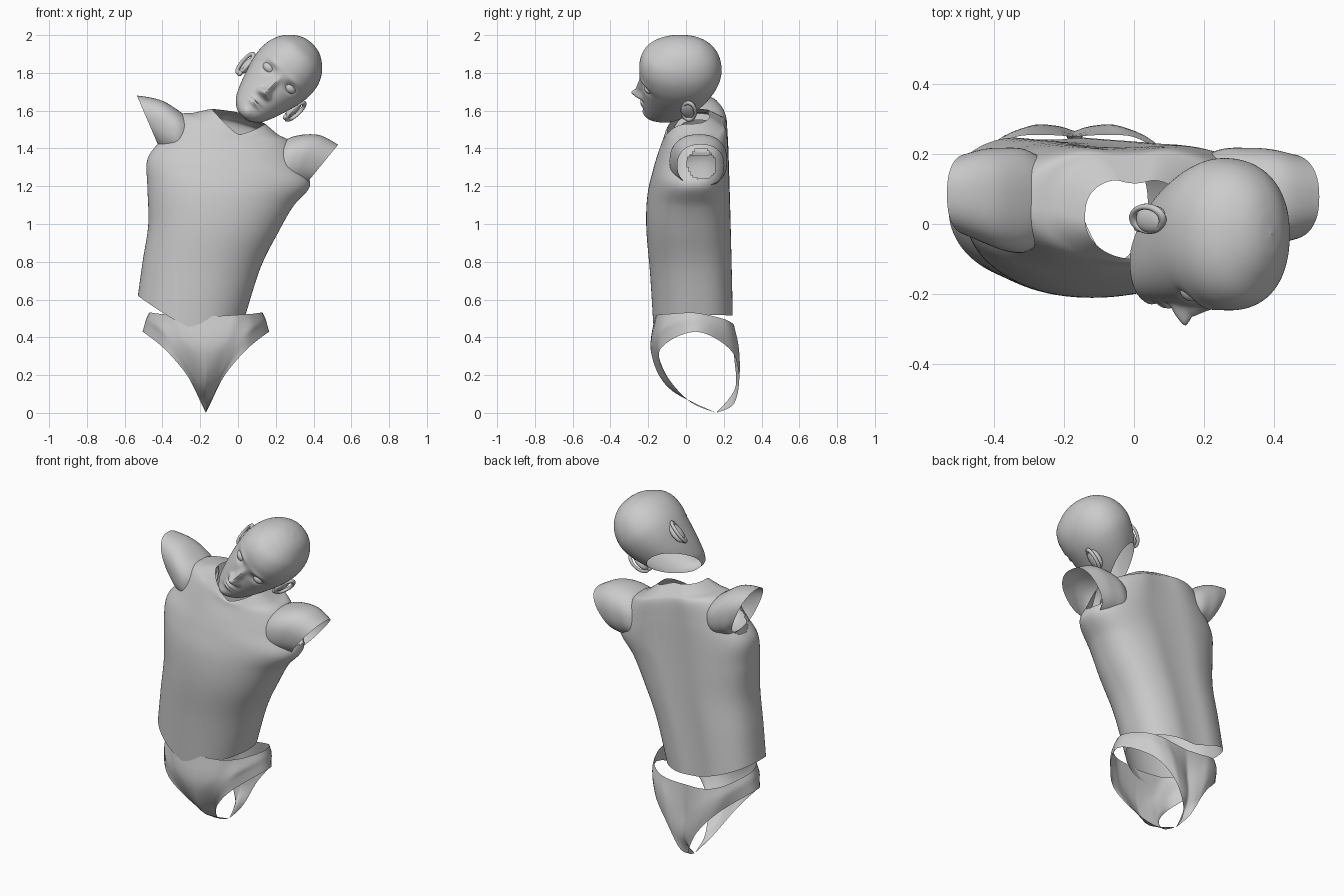
import bpy, bmesh, math
from mathutils import Vector, Matrix

if "Cube" in bpy.data.objects:
    bpy.data.objects.remove(bpy.data.objects["Cube"])


def curve(keys, n):
    """Smooth resample of a list of equal-length tuples (Catmull-Rom)."""
    out, m = [], len(keys) - 1
    for i in range(n + 1):
        f = i * m / n
        k = min(int(f), m - 1)
        t = f - k
        a, b, c, d = (keys[min(max(k + j, 0), m)] for j in (-1, 0, 1, 2))
        out.append(tuple(
            0.5 * (2*q + (r - p)*t + (2*p - 5*q + 4*r - s)*t*t + (3*q - p - 3*r + s)*t**3)
            for p, q, r, s in zip(a, b, c, d)))
    return out


def smooth(ob):
    bpy.ops.object.select_all(action='DESELECT')
    ob.select_set(True)
    bpy.context.view_layer.objects.active = ob
    bpy.ops.object.shade_smooth_by_angle(angle=math.radians(50))


def mesh_object(name, rows, closed, edit=None, matrix=None):
    """Skin rows of points into a smooth open surface."""
    bm = bmesh.new()
    grid = [[bm.verts.new(p) for p in row] for row in rows]
    n = len(grid[0])
    for a, b in zip(grid, grid[1:]):
        for j in range(n if closed else n - 1):
            k = (j + 1) % n
            bm.faces.new((a[j], a[k], b[k], b[j]))
    if edit:
        edit(bm)
    bmesh.ops.remove_doubles(bm, verts=bm.verts[:], dist=0.0005)
    bmesh.ops.recalc_face_normals(bm, faces=bm.faces[:])
    me = bpy.data.meshes.new(name)
    bm.to_mesh(me)
    bm.free()
    ob = bpy.data.objects.new(name, me)
    bpy.context.collection.objects.link(ob)
    if matrix:
        ob.matrix_world = matrix
    smooth(ob)
    return ob


def loft_rows(keys, steps, seg, front=0.85, back=0.85, groove=0.0):
    """Each key: x1, z1, x2, z2 (ring ends), y front, y back, dz front, dz back."""
    rows = []
    for x1, z1, x2, z2, yf, yb, df, db in curve(keys, steps):
        row = []
        for j in range(seg):
            t = 2 * math.pi * j / seg
            c, s = math.cos(t), math.sin(t)
            p = front if s < 0 else back
            a, b = (math.copysign(abs(v) ** p, v) for v in (c, s))
            y = (yf + yb) / 2 + b * (yb - yf) / 2
            y -= groove * math.exp(-((t - math.pi / 2) / 0.2) ** 2)
            z = (z1 + z2) / 2 + a * (z2 - z1) / 2 + (df if b < 0 else db) * (1 - abs(a) ** 1.3)
            row.append(((x1 + x2) / 2 + a * (x2 - x1) / 2, y, z))
        rows.append(row)
    return rows


# Torso shell, leaning sideways, open at waist, neck and arms
torso_keys = [
    (-.53, .62, .04, .52, -.172, .255, -.12, -.05),
    (-.505, .80, .12, .77, -.19, .25, -.05, -.02),
    (-.475, 1.0, .21, .95, -.21, .245, 0, 0),
    (-.48, 1.2, .29, 1.09, -.205, .24, 0, 0),
    (-.48, 1.34, .38, 1.20, -.178, .235, 0, .02),
    (-.415, 1.44, .345, 1.30, -.148, .23, 0, .05),
    (-.325, 1.57, .28, 1.43, -.12, .22, -.06, .02),
    (-.23, 1.59, .21, 1.475, -.11, .19, -.06, .02),
    (-.14, 1.61, .145, 1.53, -.10, .13, -.095, .02)]


def cut_armholes(bm):
    arms = (Vector((-.43, .09, 1.48)), Vector((.36, .09, 1.33)))
    hit = [f for f in bm.faces if min((f.calc_center_median() - c).length for c in arms) < .09]
    bmesh.ops.delete(bm, geom=hit, context='FACES')


mesh_object("torso", loft_rows(torso_keys, 80, 96, .97, .75, .014), True, cut_armholes)

# Shoulder caps: open sleeves growing out of the torso, top then bottom point
mesh_object("raised_shoulder", loft_rows([
    (-.25, 1.55, -.28, 1.36, -.055, .19, 0, 0),
    (-.31, 1.597, -.325, 1.36, -.082, .215, 0, 0),
    (-.385, 1.645, -.365, 1.37, -.075, .218, 0, 0),
    (-.455, 1.668, -.395, 1.38, -.055, .215, 0, 0),
    (-.535, 1.68, -.415, 1.40, -.03, .20, 0, 0)], 24, 48), True)
mesh_object("lowered_shoulder", loft_rows([
    (.22, 1.43, .17, 1.22, -.055, .19, 0, 0),
    (.29, 1.462, .22, 1.20, -.085, .215, 0, 0),
    (.37, 1.475, .27, 1.195, -.082, .218, 0, 0),
    (.445, 1.466, .315, 1.195, -.065, .215, 0, 0),
    (.53, 1.42, .35, 1.20, -.045, .20, 0, 0)], 24, 48), True)

# Briefs: columns from waist to leg opening, front centre round to back centre
F = [
    [(0, -.165, .51), (0, -.185, .32), (0, -.09, .13), (0, .16, 0)],
    [(.10, -.16, .515), (.07, -.18, .34), (.05, -.10, .17), (.025, .02, .06)],
    [(.18, -.145, .52), (.15, -.165, .40), (.13, -.15, .30), (.10, -.105, .20)],
    [(.25, -.08, .525), (.25, -.11, .46), (.235, -.125, .41), (.22, -.135, .34)],
    [(.30, .05, .53), (.315, .05, .50), (.325, .05, .465), (.335, .05, .43)],
    [(.25, .19, .50), (.25, .21, .45), (.24, .22, .40), (.22, .23, .34)],
    [(.18, .245, .475), (.15, .27, .39), (.13, .28, .30), (.10, .28, .20)],
    [(.10, .255, .46), (.07, .275, .32), (.05, .28, .17), (.025, .255, .05)],
    [(0, .25, .455), (0, .255, .30), (0, .26, .13), (0, .16, 0)]]
columns = [curve(col, 20) for col in F]
half = list(zip(*[curve([c[i] for c in columns], 40) for i in range(21)]))
briefs = mesh_object("briefs", half, False, matrix=Matrix.Translation((-.17, 0, 0)))
mirror = briefs.modifiers.new("mirror", 'MIRROR')
mirror.use_clip = True

# Head: lofted skull, features pushed out of the face, neck left open
HEAD = Matrix.Translation((.224, 0, 1.778)) @ Matrix.Rotation(math.radians(43.8), 4, 'Y')
head_rings = [
    (-.288, .03, -.19, -.10), (-.275, .058, -.212, -.04), (-.24, .095, -.222, .02),
    (-.18, .124, -.228, .08), (-.11, .149, -.232, .13), (-.03, .172, -.235, .17),
    (.04, .181, -.246, .188), (.11, .172, -.243, .18), (.17, .142, -.215, .15),
    (.215, .095, -.15, .10), (.238, .05, -.09, .04), (.246, .001, -.03, -.028)]
# Feature: x, z, x spread, z spread, push
features = [
    (0, -.115, .024, .022, .052), (0, -.075, .018, .032, .027), (0, -.03, .016, .03, .012),
    (.026, -.125, .015, .014, .018), (.075, -.008, .034, .024, -.022),
    (.07, .032, .04, .016, .006), (0, -.178, .032, .009, .014), (0, -.198, .028, .010, .014),
    (0, -.188, .035, .003, -.006), (0, -.255, .03, .022, .010)]


def shape_face(bm):
    for v in bm.verts:
        x, y, z = v.co
        if y < -.06:
            for fx, fz, sx, sz, push in features:
                v.co.y -= push * math.exp(-((abs(x) - fx) / sx) ** 2 - ((z - fz) / sz) ** 2)
    bmesh.ops.bisect_plane(bm, geom=bm.verts[:] + bm.edges[:] + bm.faces[:],
                           plane_co=(0, -.10, -.255), plane_no=(0, .54, -.84), clear_outer=True)


rings = [(-w, u, w, u, f, b, 0, 0) for u, w, f, b in head_rings]
mesh_object("head", loft_rows(rings, 132, 160, .92, .92), True, shape_face, HEAD)


def ball(name, loc, scale):
    bpy.ops.mesh.primitive_uv_sphere_add(segments=32, ring_count=16)
    ob = bpy.context.object
    ob.name = name
    ob.matrix_world = HEAD @ Matrix.Translation(loc) @ Matrix.Diagonal((*scale, 1))
    smooth(ob)


# Eyes and ears on both sides
for side, tag in ((-1, "right"), (1, "left")):
    ball(tag + "_eye", (side * .075, -.188, -.008), (.038, .033, .027))
    pose = (HEAD @ Matrix.Translation((side * .184, .015, -.075))
            @ Matrix.Rotation(side * math.radians(-28), 4, 'Z')
            @ Matrix.Rotation(math.radians(-10), 4, 'X'))
    bpy.ops.mesh.primitive_torus_add(major_segments=40, minor_segments=12,
                                     major_radius=.048, minor_radius=.010)
    rim = bpy.context.object
    rim.name = tag + "_ear_rim"
    rim.matrix_world = (pose @ Matrix.Diagonal((1, .8, 1.3, 1))
                        @ Matrix.Rotation(math.pi / 2, 4, 'Y'))
    smooth(rim)
    ball(tag + "_ear_bowl", (side * .168, .014, -.075), (.024, .040, .060))
    ball(tag + "_ear_lobe", (side * .166, -.005, -.13), (.012, .018, .02))
